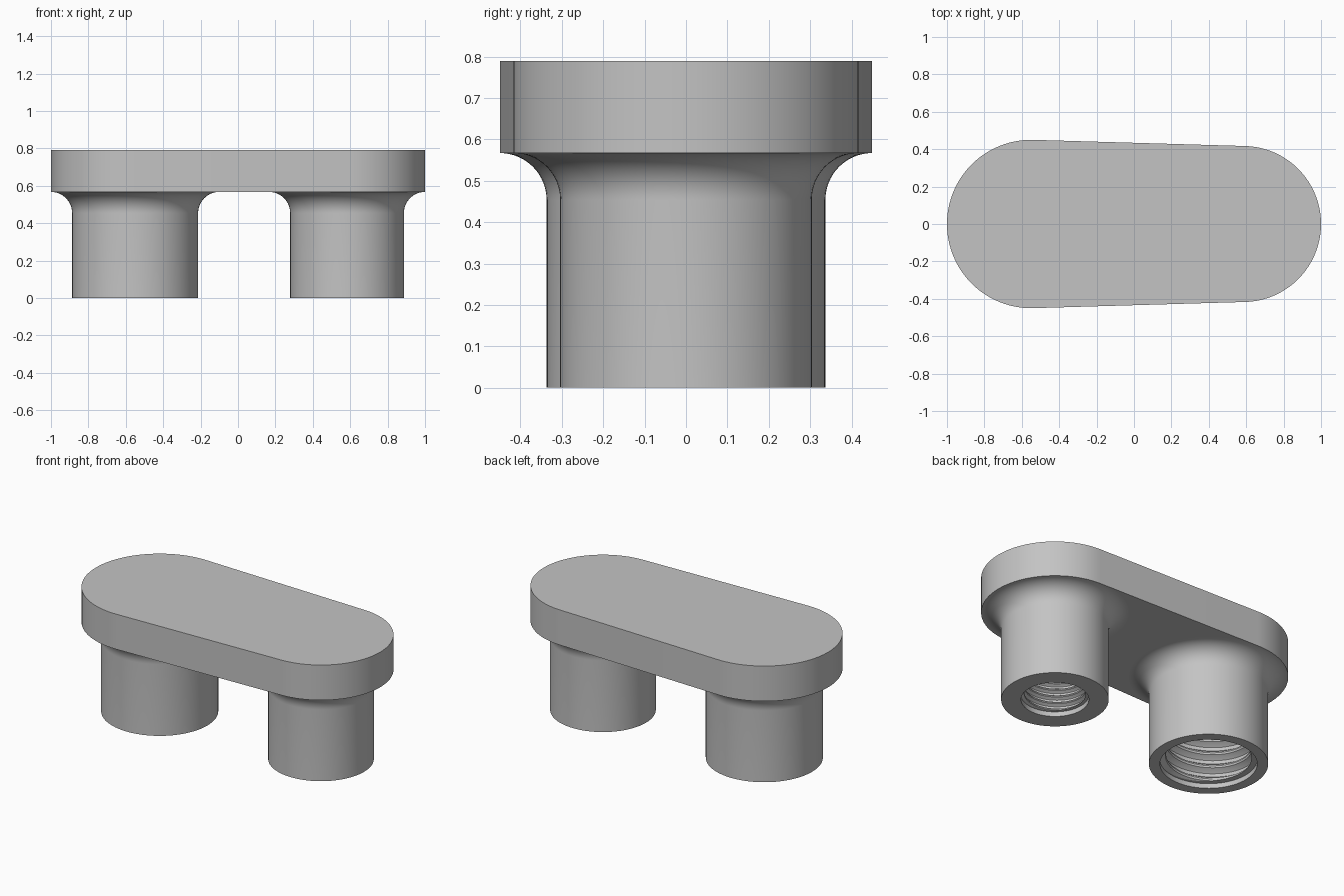
import bpy, bmesh, math
from math import pi, cos, sin

if "Cube" in bpy.data.objects:
    bpy.data.objects.remove(bpy.data.objects["Cube"])

grey = bpy.data.materials.new("plain grey")
grey.use_nodes = True
COLOUR = (0.55, 0.55, 0.55, 1)
grey.diffuse_color = COLOUR
grey.node_tree.nodes["Principled BSDF"].inputs["Base Color"].default_value = COLOUR

PLATE_Z, TOP_Z, FILLET = 0.567, 0.79, 0.113
SEGMENTS = 96


def finish(bm, name):
    bmesh.ops.remove_doubles(bm, verts=bm.verts, dist=0.0002)
    bmesh.ops.recalc_face_normals(bm, faces=bm.faces)
    mesh = bpy.data.meshes.new(name)
    bm.to_mesh(mesh)
    bm.free()
    mesh.materials.append(grey)
    obj = bpy.data.objects.new(name, mesh)
    bpy.context.collection.objects.link(obj)
    bpy.ops.object.select_all(action='DESELECT')
    obj.select_set(True)
    bpy.context.view_layer.objects.active = obj
    bpy.ops.object.shade_smooth_by_angle(angle=math.radians(30))
    return obj


def thread_radius(turn, bore, depth):
    # trapezoidal ridge standing inward from the bore wall
    t = abs((turn % 1) - 0.5)
    return bore - depth * min(1, max(0, (0.34 - t) / 0.24))


def post(name, x, radius, bore, pitch, depth):
    start, end = 0.03, 0.55
    steps = 8
    rows = range(-steps, math.ceil((end - start) / pitch * steps) + 1)

    def section(a):
        # top inside the plate, fillet, outer wall, rim, threaded bore, bore end
        pts = [(0, 0.6), (radius, 0.6)]
        for i in range(17):
            f = i / 16 * pi / 2
            pts.append((radius + FILLET * (1 - sin(f)), PLATE_Z - FILLET * (1 - cos(f))))
        pts += [(radius, 0), (bore, 0), (bore, start)]
        for k in rows:
            z = min(end, max(start, start + (k / steps + a / (2 * pi)) * pitch))
            turn = (z - start) / pitch - a / (2 * pi)
            pts.append((thread_radius(turn, bore, depth), z))
        return pts + [(0, end)]

    bm = bmesh.new()
    columns = []
    for j in range(SEGMENTS + 1):
        a = 2 * pi * j / SEGMENTS
        columns.append([bm.verts.new((x + r * cos(a), r * sin(a), z)) for r, z in section(a)])
    for c, d in zip(columns, columns[1:]):
        for i in range(len(c) - 1):
            bm.faces.new((c[i], d[i], d[i + 1], c[i + 1]))
    return finish(bm, name)


def plate(name, x1, r1, x2, r2):
    # two round ends joined by tangent sides
    bm = bmesh.new()
    phi = math.acos((r1 - r2) / (x2 - x1))
    n = 64
    outline = []
    for x, r, a0, a1 in ((x2, r2, -phi, phi), (x1, r1, phi, 2 * pi - phi)):
        for i in range(n + 1):
            a = a0 + (a1 - a0) * i / n
            outline.append(bm.verts.new((x + r * cos(a), r * sin(a), PLATE_Z)))
    base = bm.faces.new(outline)
    ext = bmesh.ops.extrude_face_region(bm, geom=[base], use_keep_orig=True)
    top = [v for v in ext["geom"] if isinstance(v, bmesh.types.BMVert)]
    bmesh.ops.translate(bm, verts=top, vec=(0, 0, TOP_Z - PLATE_Z))
    return finish(bm, name)


BIG_X, BIG_R = -0.55, 0.337
SMALL_X, SMALL_R = 0.583, 0.304
plate("top_plate", BIG_X, BIG_R + FILLET, SMALL_X, SMALL_R + FILLET)
post("large_threaded_post", BIG_X, BIG_R, 0.275, 0.085, 0.035)
post("small_threaded_post", SMALL_X, SMALL_R, 0.192, 0.043, 0.02)
